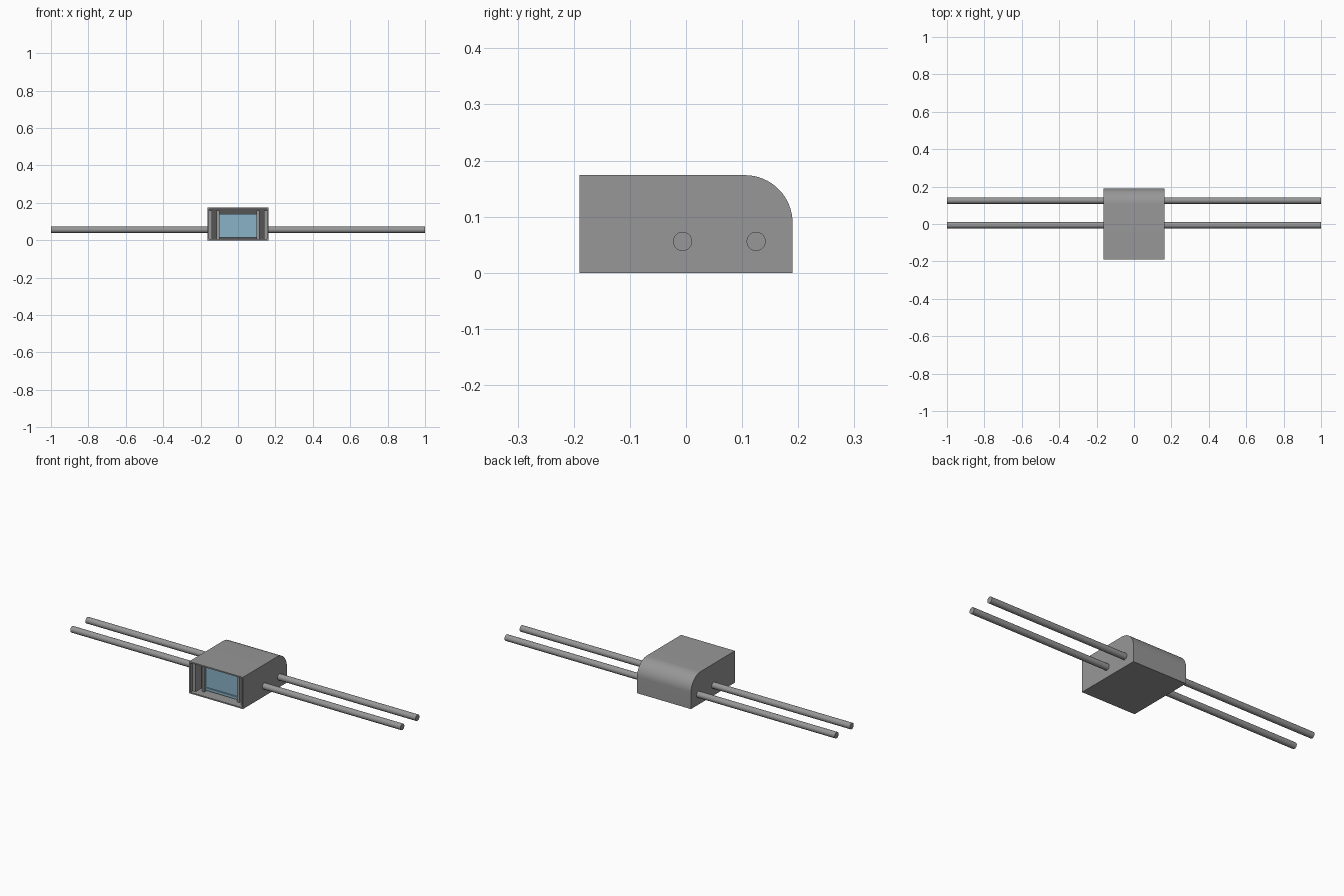
import bpy, bmesh, math
from mathutils import Matrix

if "Cube" in bpy.data.objects:
    bpy.data.objects.remove(bpy.data.objects["Cube"])


def material(name, rgb):
    m = bpy.data.materials.new(name)
    m.diffuse_color = (*rgb, 1.0)
    m.use_nodes = True
    m.node_tree.nodes["Principled BSDF"].inputs["Base Color"].default_value = m.diffuse_color
    return m


GREY = material("housing grey", (0.31, 0.31, 0.31))
DARK = material("recess dark grey", (0.09, 0.09, 0.09))
BLUE = material("window blue", (0.25, 0.45, 0.57))


def finish(bm, name, mats, smooth=False):
    mesh = bpy.data.meshes.new(name)
    bm.to_mesh(mesh)
    bm.free()
    obj = bpy.data.objects.new(name, mesh)
    bpy.context.collection.objects.link(obj)
    for m in mats:
        mesh.materials.append(m)
    if smooth:
        bpy.ops.object.select_all(action='DESELECT')
        obj.select_set(True)
        bpy.context.view_layer.objects.active = obj
        bpy.ops.object.shade_smooth_by_angle(angle=math.radians(30))
    return obj


def box(name, x, y, z, mat):
    bm = bmesh.new()
    size = (x[1] - x[0], y[1] - y[0], z[1] - z[0])
    mid = (sum(x) / 2, sum(y) / 2, sum(z) / 2)
    bmesh.ops.create_cube(bm, size=1.0, matrix=Matrix.Translation(mid) @ Matrix.Diagonal((*size, 1)))
    return finish(bm, name, [mat])


HALF_W, FRONT, BACK, TOP, WALL = 0.163, -0.19, 0.19, 0.174, 0.01
RECESS = 0.07

# Housing: side profile with a rounded upper rear edge, extruded across
R = 0.085
profile = [(FRONT, 0), (BACK, 0)]
for i in range(17):
    a = i / 16 * math.pi / 2
    profile.append((BACK - R + R * math.cos(a), TOP - R + R * math.sin(a)))
profile.append((FRONT, TOP))
bm = bmesh.new()
side = bm.faces.new([bm.verts.new((-HALF_W, y, z)) for y, z in profile])
ext = bmesh.ops.extrude_face_region(bm, geom=[side])
bmesh.ops.translate(bm, vec=(2 * HALF_W, 0, 0),
                    verts=[v for v in ext["geom"] if isinstance(v, bmesh.types.BMVert)])
bmesh.ops.recalc_face_normals(bm, faces=bm.faces)

# Open front: rim inset, then a recess with a dark floor
front = next(f for f in bm.faces if f.normal.y < -0.9)
bmesh.ops.inset_region(bm, faces=[front], thickness=WALL)
bmesh.ops.inset_region(bm, faces=[front], thickness=0.0)
for v in front.verts:
    v.co.y += RECESS
front.material_index = 1
finish(bm, "housing", [GREY, DARK], smooth=True)

# Blue window, with a narrow ledge along its lower edge
FLOOR = FRONT + RECESS
box("window", (-0.10, 0.10), (FLOOR - 0.012, FLOOR + 0.005), (0.02, 0.14), BLUE)
box("window_ledge", (-0.10, 0.10), (FLOOR - 0.02, FLOOR), (0.014, 0.028), BLUE)

# Upright ribs beside the window and along the inner walls
for s, label in ((-1, "left"), (1, "right")):
    for part, a, b, depth in (("window_rib", 0.10, 0.114, 0.03), ("wall_rib", 0.138, 0.156, 0.05)):
        box(f"{label}_{part}", sorted((s * a, s * b)), (FLOOR - depth, FLOOR + 0.005),
            (0.005, 0.16), GREY)

# Four straight rods, two leaving each side
for y, label in ((-0.006, "front"), (0.125, "rear")):
    for s, way in ((-1, "left"), (1, "right")):
        bm = bmesh.new()
        inner = HALF_W - 0.01
        place = Matrix.Translation((s * (1 + inner) / 2, y, 0.056)) @ Matrix.Rotation(math.pi / 2, 4, 'Y')
        bmesh.ops.create_cone(bm, cap_ends=True, segments=32, radius1=0.017, radius2=0.017,
                              depth=1 - inner, matrix=place)
        finish(bm, f"{label}_{way}_rod", [GREY], smooth=True)
